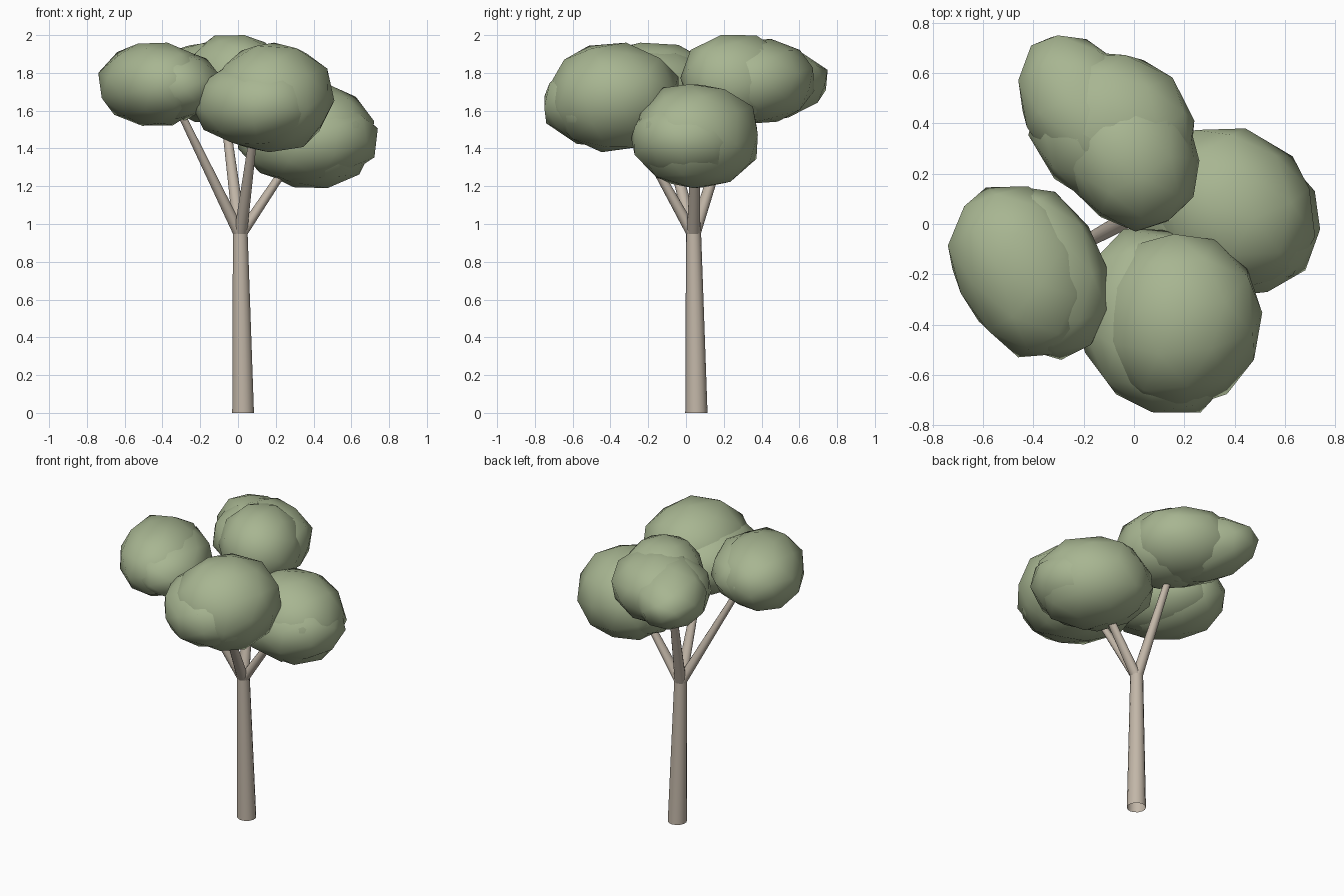
import bpy, bmesh, random
from mathutils import Vector, Euler

cube = bpy.data.objects.get("Cube")
if cube:
    bpy.data.objects.remove(cube)


def material(name, rgb):
    m = bpy.data.materials.new(name)
    m.use_nodes = True
    m.diffuse_color = (*rgb, 1)
    m.node_tree.nodes["Principled BSDF"].inputs["Base Color"].default_value = (*rgb, 1)
    return m


leaf = material("sage_green", (0.39, 0.465, 0.285))
bark = material("pale_bark", (0.54, 0.47, 0.39))


def finish(name, bm, mat):
    mesh = bpy.data.meshes.new(name)
    bmesh.ops.recalc_face_normals(bm, faces=bm.faces)
    for f in bm.faces:
        f.smooth = True
    bm.to_mesh(mesh)
    bm.free()
    mesh.materials.append(mat)
    obj = bpy.data.objects.new(name, mesh)
    bpy.context.collection.objects.link(obj)


def limb(name, start, end, r1, r2):
    """Open tapered tube whose end rings stay level."""
    bm = bmesh.new()
    bmesh.ops.create_cone(bm, segments=14, radius1=1, radius2=1, depth=2)
    a, b = Vector(start), Vector(end)
    for v in bm.verts:
        c, r = (a, r1) if v.co.z < 0 else (b, r2)
        v.co = c + Vector((v.co.x * r, v.co.y * r, 0))
    finish(name, bm, bark)


def clump(name, lo, hi, seed, shear=0, point=0):
    """Lumpy low-poly ball fitted to a box; point narrows its back end."""
    rng = random.Random(seed)
    bm = bmesh.new()
    bmesh.ops.create_icosphere(bm, subdivisions=2, radius=1)
    turn = Euler([rng.uniform(0, 6) for _ in range(3)]).to_matrix()
    for v in bm.verts:
        v.co = turn @ v.co * rng.uniform(0.965, 1.035)
        narrow = 1 - point * max(v.co.y, 0)
        v.co.x = v.co.x * narrow + shear * v.co.y
        v.co.z *= narrow
    for i in range(3):
        vals = [v.co[i] for v in bm.verts]
        low, span = min(vals), max(vals) - min(vals)
        for v in bm.verts:
            v.co[i] = lo[i] + (v.co[i] - low) / span * (hi[i] - lo[i])
    finish(name, bm, leaf)


# Trunk and four branches
fork = (0.012, 0.04, 0.94)
limb("trunk", (0.027, 0.055, 0), (0.012, 0.04, 0.95), 0.059, 0.04)
limb("right_branch", fork, (-0.30, -0.13, 1.58), 0.036, 0.022)
limb("front_branch", fork, (0.08, -0.25, 1.46), 0.036, 0.022)
limb("back_branch", fork, (-0.07, 0.25, 1.58), 0.036, 0.022)
limb("left_branch", fork, (0.34, 0.05, 1.43), 0.036, 0.022)

# Leaf clumps, each made of overlapping balls
clump("right_leaves_main", (-0.74, -0.53, 1.52), (-0.14, 0.15, 1.96), 1, -0.25)
clump("right_leaves_inner", (-0.66, -0.54, 1.54), (-0.10, 0.15, 1.93), 2, -0.25)
clump("front_leaves_main", (-0.16, -0.73, 1.38), (0.51, -0.04, 1.96), 3)
clump("front_leaves_low", (-0.24, -0.75, 1.40), (0.46, -0.02, 1.86), 4, -0.1)
clump("left_leaves_main", (0.05, -0.27, 1.19), (0.72, 0.38, 1.74), 5, -0.15)
clump("left_leaves_inner", (0.0, -0.29, 1.20), (0.74, 0.36, 1.70), 6, -0.15)
clump("back_leaves_top", (-0.30, -0.03, 1.53), (0.26, 0.58, 2.0), 7, -0.15)
clump("back_leaves_wide", (-0.42, 0.08, 1.53), (0.24, 0.68, 1.98), 8, -0.1)
clump("back_leaves_tip", (-0.46, 0.10, 1.54), (0.16, 0.75, 1.96), 9, -0.5, 0.2)
